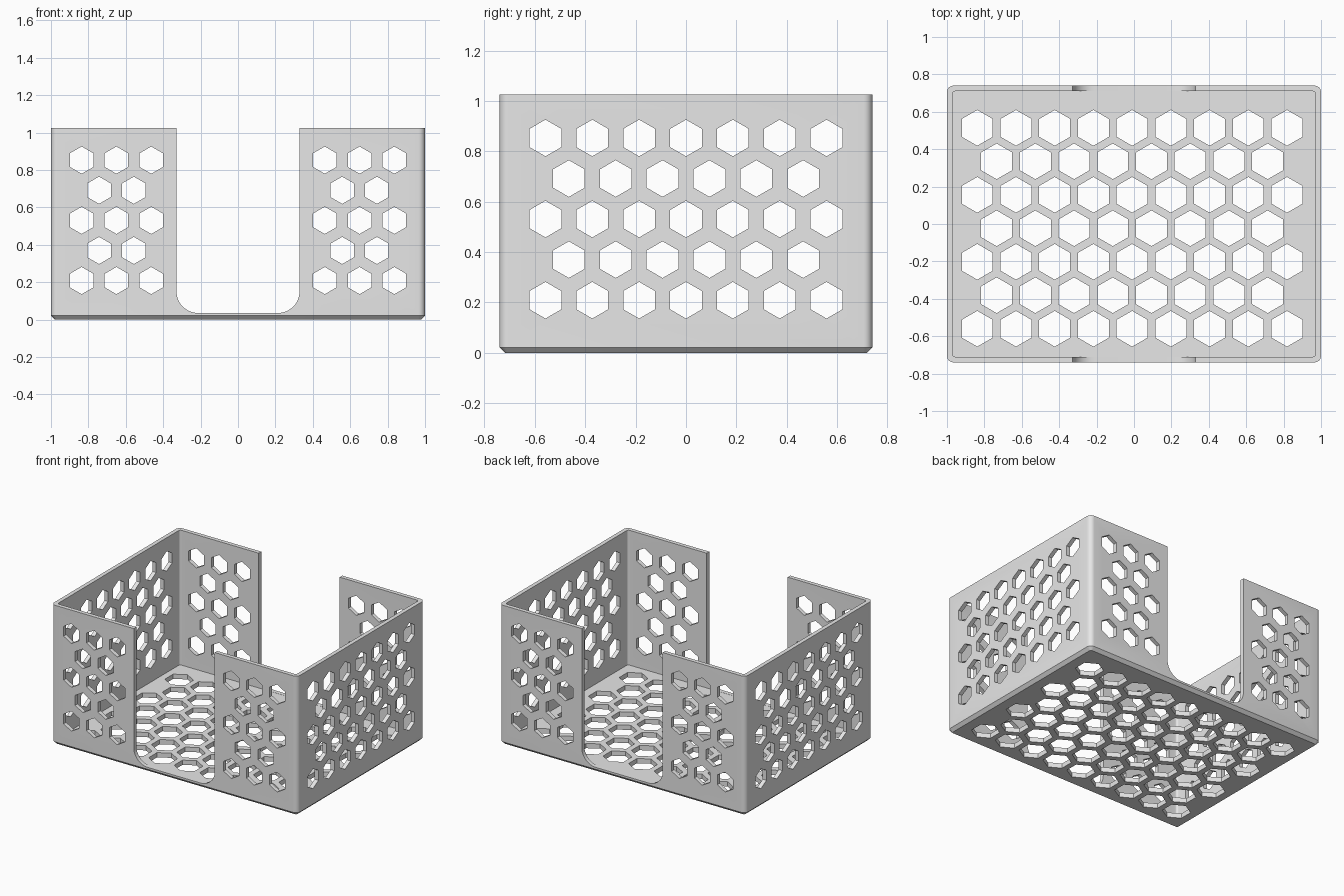
import bpy, bmesh, math
from mathutils import Vector

if "Cube" in bpy.data.objects:
    bpy.data.objects.remove(bpy.data.objects["Cube"])

HX, HY, H = 1.0, 0.74, 1.025      # half sizes and height
WALL, FLOOR, CHAMFER = 0.03, 0.035, 0.022

grey = bpy.data.materials.new("light_grey")
grey.diffuse_color = (0.8, 0.8, 0.8, 1)
grey.use_nodes = True
grey.node_tree.nodes["Principled BSDF"].inputs["Base Color"].default_value = grey.diffuse_color


def rounded_rect(hx, hy, r, steps=6):
    pts = []
    for i, (sx, sy) in enumerate([(1, 1), (-1, 1), (-1, -1), (1, -1)]):
        for k in range(steps + 1):
            a = math.pi / 2 * (i + k / steps)
            pts.append((sx * (hx - r) + r * math.cos(a), sy * (hy - r) + r * math.sin(a)))
    return pts


def loft(bm, rings):
    """Join closed rings of points with quads and cap both ends."""
    loops = [[bm.verts.new(p) for p in ring] for ring in rings]
    n = len(loops[0])
    for a, b in zip(loops, loops[1:]):
        for i in range(n):
            j = (i + 1) % n
            bm.faces.new((a[i], a[j], b[j], b[i]))
    bm.faces.new(loops[0][::-1])
    bm.faces.new(loops[-1])


def finish(bm, name):
    bmesh.ops.recalc_face_normals(bm, faces=bm.faces)
    mesh = bpy.data.meshes.new(name)
    bm.to_mesh(mesh)
    bm.free()
    mesh.materials.append(grey)
    ob = bpy.data.objects.new(name, mesh)
    bpy.context.collection.objects.link(ob)
    return ob


def prisms(name, profiles, axis, depth):
    """Extrude 2D profiles both ways along an axis."""
    place = {"x": lambda u, v, d: (d, u, v),
             "y": lambda u, v, d: (u, d, v),
             "z": lambda u, v, d: (u, v, d)}[axis]
    bm = bmesh.new()
    for prof in profiles:
        loft(bm, [[place(u, v, d) for u, v in prof] for d in (-depth, depth)])
    ob = finish(bm, name)
    ob.hide_render = True
    return ob


def hexagon(u, v, r):
    return [(u + r * math.sin(k * math.pi / 3), v + r * math.cos(k * math.pi / 3))
            for k in range(6)]


def honeycomb(cu, cv, cols, rows, pitch, row_pitch, r):
    """Staggered rows; every second row has one hole fewer."""
    cells = []
    for j in range(rows):
        n = cols - j % 2
        for i in range(n):
            cells.append(hexagon(cu + (i - (n - 1) / 2) * pitch,
                                 cv + (j - (rows - 1) / 2) * row_pitch, r))
    return cells


# Open tray: chamfered base, rounded corners, hollow inside
bm = bmesh.new()
spec = [(CHAMFER, 0.013, 0), (0, 0.035, CHAMFER), (0, 0.035, H),
        (WALL, 0.015, H), (WALL, 0.015, FLOOR)]
loft(bm, [[(x, y, z) for x, y in rounded_rect(HX - inset, HY - inset, r)]
          for inset, r, z in spec])
tray = finish(bm, "tray")

# Hole patterns for the sides, the front and back, and the floor
side_holes = honeycomb(0, 0.531, 7, 5, 0.186, 0.161, 0.0727)
end_holes = [c for s in (-1, 1)
             for c in honeycomb(s * 0.65, 0.531, 3, 5, 0.186, 0.161, 0.0727)]
floor_holes = honeycomb(-0.01, -0.023, 9, 7, 0.207, 0.179, 0.0955)

# Tall opening with rounded lower corners
R, W, Z0 = 0.115, 0.329, 0.036
notch = [(W, 1.3), (-W, 1.3)]
for cx, a0 in ((-(W - R), math.pi), (W - R, 1.5 * math.pi)):
    for k in range(13):
        a = a0 + math.pi / 2 * k / 12
        notch.append((cx + R * math.cos(a), Z0 + R + R * math.sin(a)))

cutters = [prisms("side_hole_cutter", side_holes, "x", 1.2),
           prisms("end_hole_cutter", end_holes, "y", 1.0),
           prisms("floor_hole_cutter", floor_holes, "z", 0.1),
           prisms("opening_cutter", [notch], "y", 1.0)]

bpy.context.view_layer.objects.active = tray
tray.select_set(True)
for cutter in cutters:
    mod = tray.modifiers.new(cutter.name, "BOOLEAN")
    mod.operation = "DIFFERENCE"
    mod.solver = "EXACT"
    mod.object = cutter
    bpy.ops.object.modifier_apply(modifier=mod.name)
for cutter in cutters:
    bpy.data.objects.remove(cutter)

# Smooth rounded corners, crisp edges elsewhere
bpy.ops.object.shade_smooth_by_angle(angle=math.radians(30))
